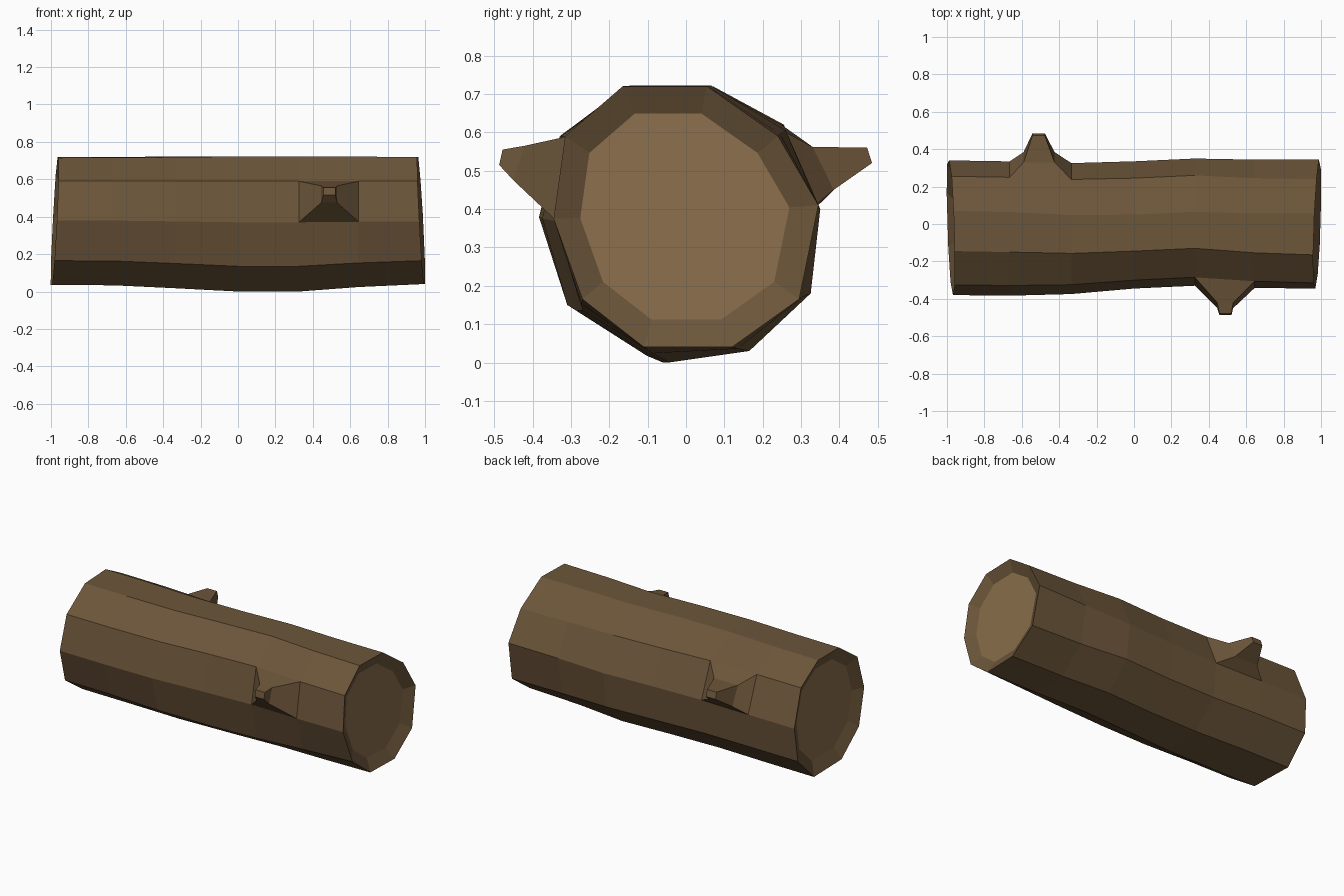
import bpy, bmesh
from mathutils import Vector

if "Cube" in bpy.data.objects:
    bpy.data.objects.remove(bpy.data.objects["Cube"])

# Ten-sided cross-sections (y, z), from the top going towards +y
LEFT = [(-.145, .715), (.07, .72), (.255, .62), (.34, .40), (.32, .19),
        (.165, .035), (-.12, .035), (-.31, .165), (-.38, .38), (-.325, .59)]
MID = [(-.145, .722), (.05, .722), (.245, .605), (.335, .40), (.31, .18),
       (.15, .03), (-.06, 0), (-.285, .135), (-.345, .37), (-.30, .59)]
RIGHT = [(-.165, .72), (.055, .72), (.24, .59), (.345, .41), (.295, .165),
         (.12, .04), (-.11, .04), (-.27, .165), (-.345, .375), (-.315, .59)]
# Ring x, end profile, blend towards the middle profile, sideways bend
RINGS = [(-1, LEFT, 0, 0), (-.665, LEFT, .05, -.005), (-.335, LEFT, .5, -.012),
         (0, MID, 1, 0), (.325, RIGHT, 1, .015), (.645, RIGHT, .4, .003), (1, RIGHT, 0, 0)]


def material(name, color):
    m = bpy.data.materials.new(name)
    m.diffuse_color = (*color, 1)
    m.use_nodes = True
    m.node_tree.nodes["Principled BSDF"].inputs["Base Color"].default_value = m.diffuse_color
    return m


bm = bmesh.new()


def bridge(a, b):
    n = len(a)
    for i in range(n):
        bm.faces.new((a[i], a[(i + 1) % n], b[(i + 1) % n], b[i]))


# Bark rings, with slightly slanted sawn ends
rings = []
for x, prof, t, dy in RINGS:
    ring = []
    for (y0, z0), (y1, z1) in zip(prof, MID):
        y, z = y0 + (y1 - y0) * t + dy, z0 + (z1 - z0) * t
        px = x
        if abs(x) == 1:
            px = x * (.98 + .03 * y - .05 * (z - .37))
        ring.append(bm.verts.new((px, y, z)))
    rings.append(ring)

# Bark sides, leaving two openings for the branch stubs: (segment, side)
openings = {(4, 8), (1, 2)}
for s in range(6):
    for i in range(10):
        if (s, i) not in openings:
            j = (i + 1) % 10
            bm.faces.new((rings[s][i], rings[s][j], rings[s + 1][j], rings[s + 1][i]))

# Recessed sawn ends
for ring, sign in ((rings[0], -1), (rings[-1], 1)):
    c = sum((v.co for v in ring), Vector()) / 10
    inner = [bm.verts.new(c + (v.co - c) * .79 - Vector((sign * .035, 0, 0))) for v in ring]
    bridge(ring, inner)
    bm.faces.new(inner).material_index = 1


# Branch stubs: each level is (x0, x1, upper y, upper z, lower y, lower z)
def stub(seg, upper, lower, levels):
    loop = [rings[seg][upper], rings[seg + 1][upper], rings[seg + 1][lower], rings[seg][lower]]
    for x0, x1, yu, zu, yl, zl in levels:
        nxt = [bm.verts.new(p) for p in
               ((x0, yu, zu), (x1, yu, zu), (x1, yl, zl), (x0, yl, zl))]
        bridge(loop, nxt)
        loop = nxt
    bm.faces.new(loop)


stub(4, 9, 8, [(.445, .53, -.42, .565, -.45, .475), (.457, .521, -.478, .555, -.487, .515)])
stub(1, 2, 3, [(-.59, -.425, .33, .562, .385, .45), (-.543, -.477, .472, .56, .485, .52)])

bmesh.ops.recalc_face_normals(bm, faces=bm.faces)
mesh = bpy.data.meshes.new("log")
bm.to_mesh(mesh)
bm.free()
mesh.materials.append(material("bark", (.15, .092, .042)))
mesh.materials.append(material("cut_wood", (.25, .155, .07)))
log = bpy.data.objects.new("log", mesh)
bpy.context.collection.objects.link(log)
